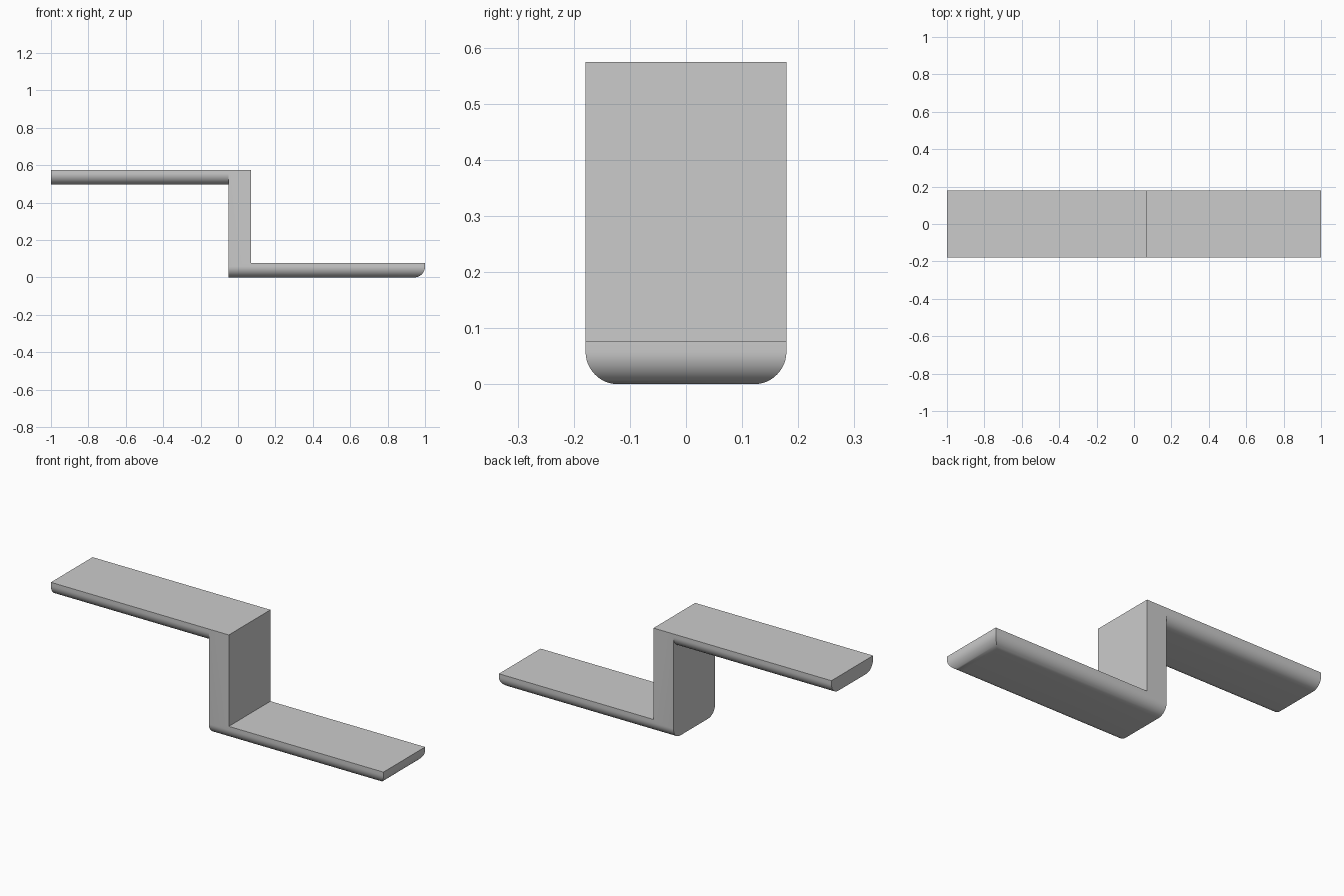
import bpy
import bmesh

default = bpy.data.objects.get("Cube")
if default:
    bpy.data.objects.remove(default)

HALF_WIDTH = 0.179
HEIGHT = 0.574
THICK = 0.077
RADIUS = 0.058
BACK, FRONT = -0.05, 0.07     # riser faces along x

grey = bpy.data.materials.new("light_grey")
grey.use_nodes = True
grey.diffuse_color = (0.6, 0.6, 0.6, 1)
grey.node_tree.nodes["Principled BSDF"].inputs["Base Color"].default_value = (0.6, 0.6, 0.6, 1)


def extruded_step(name, profile, underside, round_end=None):
    """Extrude an x-z profile across the width and round its underside edges."""
    bm = bmesh.new()
    face = bm.faces.new([bm.verts.new((x, -HALF_WIDTH, z)) for x, z in profile])
    ext = bmesh.ops.extrude_face_region(bm, geom=[face])
    moved = [v for v in ext["geom"] if isinstance(v, bmesh.types.BMVert)]
    bmesh.ops.translate(bm, verts=moved, vec=(0, 2 * HALF_WIDTH, 0))
    bmesh.ops.recalc_face_normals(bm, faces=bm.faces)

    def rounded(edge):
        a, b = (v.co for v in edge.verts)
        if max(abs(a.z - underside), abs(b.z - underside)) > 1e-4:
            return False
        along = abs(a.y - b.y) < 1e-4
        at_end = round_end is not None and min(a.x, b.x) > round_end - 1e-4
        return along or at_end

    bmesh.ops.bevel(bm, geom=[e for e in bm.edges if rounded(e)], offset=RADIUS,
                    offset_type='OFFSET', segments=12, profile=0.5, affect='EDGES')
    mesh = bpy.data.meshes.new(name)
    bm.to_mesh(mesh)
    bm.free()
    mesh.materials.append(grey)
    obj = bpy.data.objects.new(name, mesh)
    bpy.context.collection.objects.link(obj)
    return obj


# Riser with the lower tread, rounded along both sides and the free end
bracket = extruded_step("stepped_bracket", [
    (BACK, 0), (1, 0), (1, THICK), (FRONT, THICK), (FRONT, HEIGHT), (BACK, HEIGHT)],
    underside=0, round_end=1)

# Upper tread, rounded along both sides with a plain cut end
low = HEIGHT - THICK
upper = extruded_step("upper_tread", [
    (-1, low), (0, low), (0, HEIGHT), (-1, HEIGHT)], underside=low)
upper.hide_render = True

# Join both into one solid
union = bracket.modifiers.new("union", 'BOOLEAN')
union.operation = 'UNION'
union.solver = 'EXACT'
union.object = upper
bpy.context.view_layer.objects.active = bracket
bracket.select_set(True)
bpy.ops.object.modifier_apply(modifier=union.name)
bpy.data.objects.remove(upper)
bpy.ops.object.shade_smooth_by_angle()
